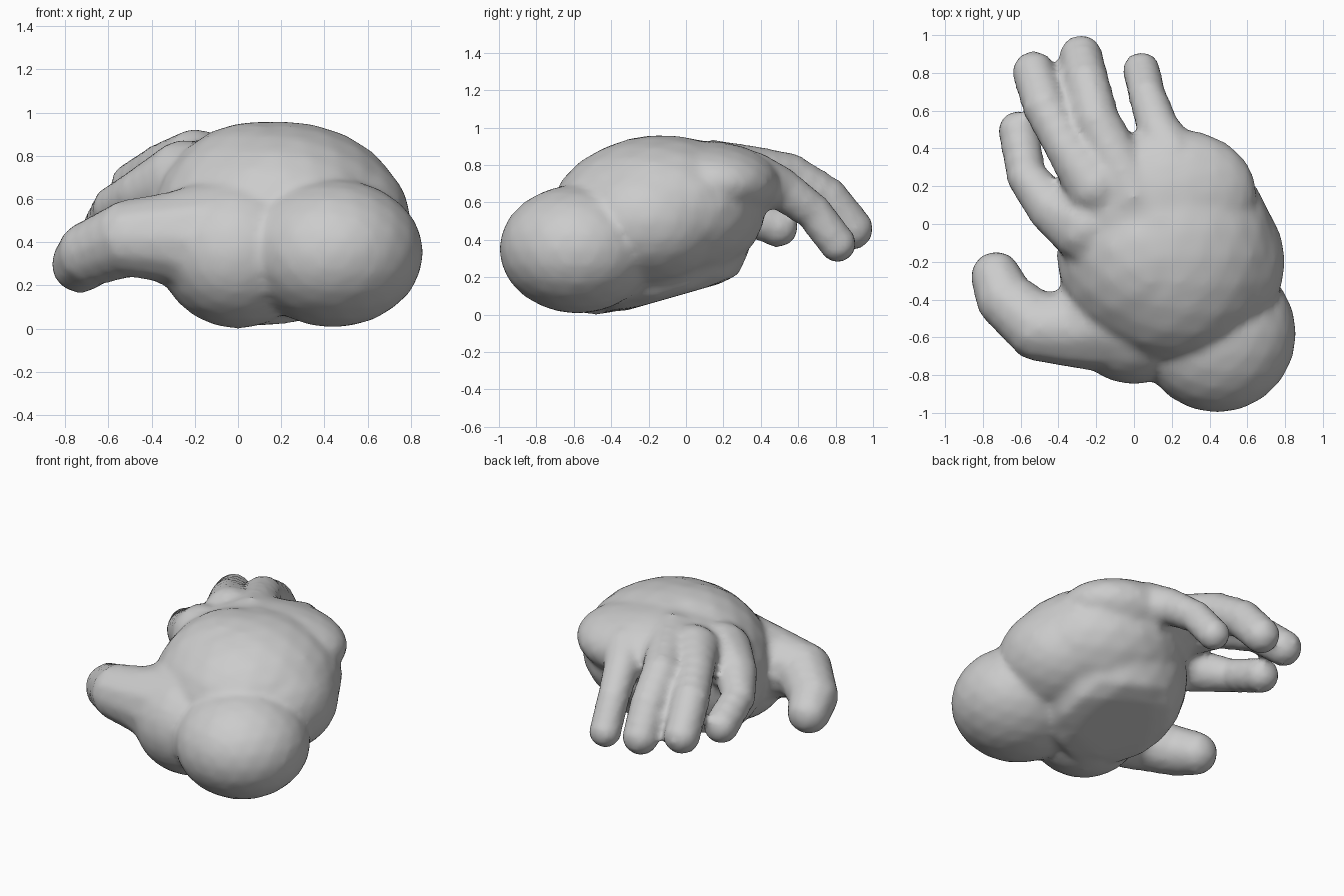
import bpy, bmesh, math
from mathutils import Vector, Matrix

cube = bpy.data.objects.get("Cube")
if cube:
    bpy.data.objects.remove(cube)

bm = bmesh.new()


def ball(loc, radii, tilt=0, turn=0, flat=1, detail=3):
    """Ellipsoid, with its underside cut level at -flat of its height."""
    m = (Matrix.Translation(loc) @ Matrix.Rotation(math.radians(turn), 4, 'Z')
         @ Matrix.Rotation(math.radians(tilt), 4, 'X')
         @ Matrix.Diagonal((*radii, 1)))
    geo = bmesh.ops.create_icosphere(bm, subdivisions=detail, radius=1)
    for v in geo["verts"]:
        v.co.z = max(v.co.z, -flat)
        v.co = m @ v.co


def digit(points, steps=3):
    """Tapering limb: overlapping balls along (x, y, z, radius) joints."""
    for a, b in zip(points, points[1:]):
        for i in range(steps):
            p = Vector(a).lerp(Vector(b), i / steps)
            ball(p[:3], [p[3]] * 3, detail=2)
    ball(points[-1][:3], [points[-1][3]] * 3, detail=2)


# Palm: back dome, knuckle slab, flat-bottomed underside, heel and thumb pad
ball((0.2, -0.15, 0.55), (0.56, 0.58, 0.41), tilt=4)
ball((0.14, 0.1, 0.7), (0.52, 0.4, 0.23), turn=14)
ball((0.09, -0.17, 0.46), (0.5, 0.53, 0.5), tilt=16, flat=0.76)
ball((0.44, -0.58, 0.35), (0.42, 0.42, 0.345))
ball((0.42, -0.2, 0.5), (0.38, 0.42, 0.34))
ball((0.0, -0.48, 0.35), (0.37, 0.37, 0.35))

# Thumb
digit([(-0.73, -0.28, 0.3, 0.14), (-0.68, -0.4, 0.35, 0.16),
       (-0.5, -0.55, 0.42, 0.185), (-0.3, -0.55, 0.42, 0.22),
       (-0.1, -0.5, 0.4, 0.3)])
# First finger
digit([(-0.61, 0.49, 0.47, 0.115), (-0.57, 0.25, 0.56, 0.11),
       (-0.43, 0.08, 0.62, 0.14), (-0.25, -0.02, 0.68, 0.2)])
# Second finger
digit([(-0.53, 0.8, 0.5, 0.12), (-0.47, 0.62, 0.66, 0.125),
       (-0.35, 0.4, 0.74, 0.125), (-0.2, 0.2, 0.76, 0.17)])
# Third finger
digit([(-0.28, 0.885, 0.46, 0.12), (-0.25, 0.75, 0.62, 0.125),
       (-0.2, 0.55, 0.74, 0.13), (-0.1, 0.35, 0.77, 0.14),
       (0.0, 0.15, 0.74, 0.2)])
# Little finger
digit([(0.04, 0.81, 0.38, 0.105), (0.07, 0.68, 0.55, 0.105),
       (0.13, 0.5, 0.68, 0.12), (0.2, 0.35, 0.72, 0.16),
       (0.25, 0.15, 0.7, 0.22)])

mesh = bpy.data.meshes.new("hand")
bm.to_mesh(mesh)
bm.free()
hand = bpy.data.objects.new("hand", mesh)
bpy.context.collection.objects.link(hand)

# Fuse the parts into one skin and soften the joins
remesh = hand.modifiers.new("fuse", 'REMESH')
remesh.mode = 'VOXEL'
remesh.voxel_size = 0.024
remesh.use_smooth_shade = True
soften = hand.modifiers.new("soften", 'SMOOTH')
soften.factor = 0.5
soften.iterations = 6

# Plain grey clay
grey = (0.6, 0.6, 0.6, 1)
clay = bpy.data.materials.new("grey clay")
clay.use_nodes = True
clay.diffuse_color = grey
for node in clay.node_tree.nodes:
    if node.type == 'BSDF_PRINCIPLED':
        node.inputs["Base Color"].default_value = grey
mesh.materials.append(clay)
